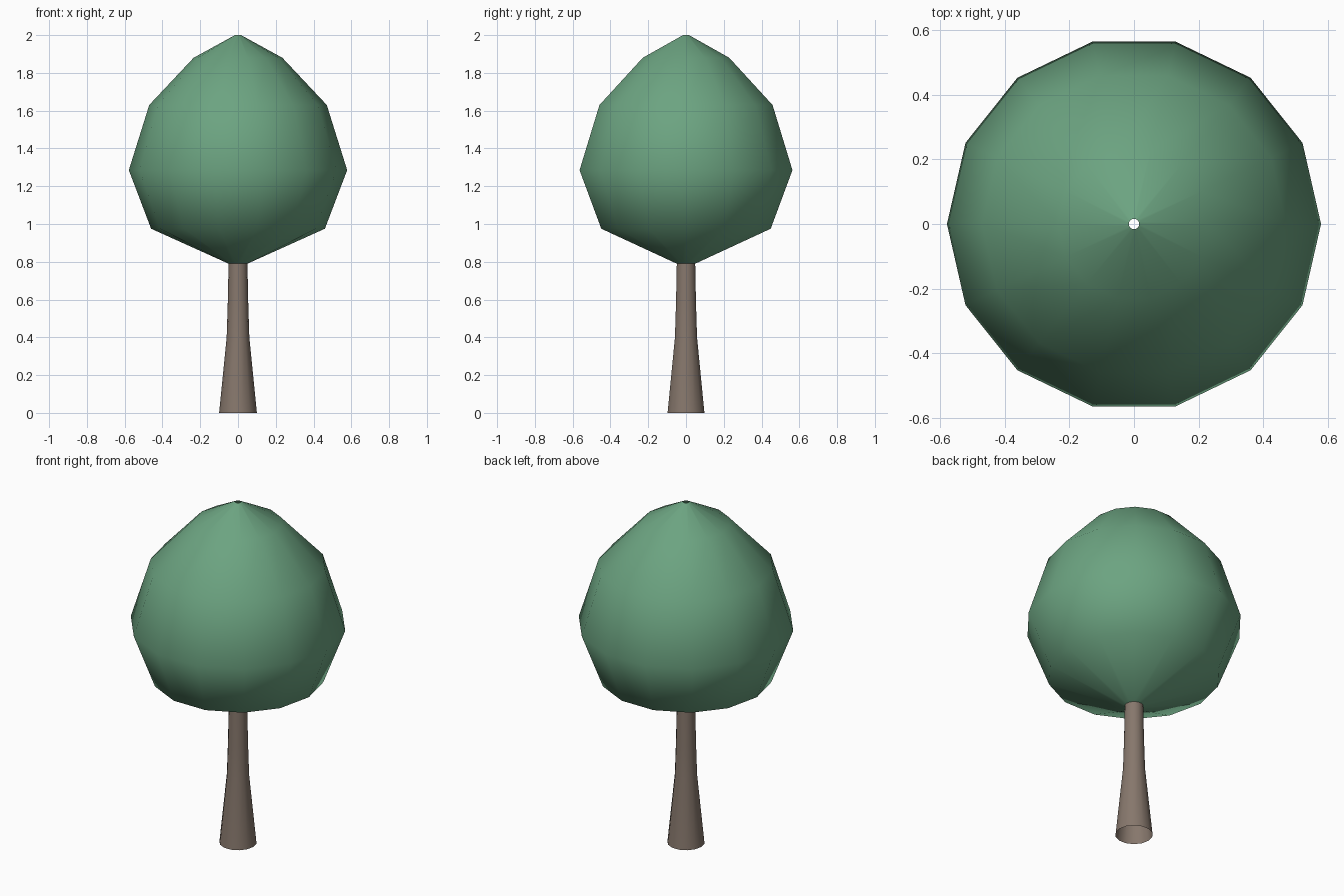
import bpy
import bmesh
from math import cos, sin, tau

SIDES = 14

cube = bpy.data.objects.get("Cube")
if cube:
    bpy.data.objects.remove(cube, do_unlink=True)


def make_material(name, color):
    mat = bpy.data.materials.new(name)
    mat.use_nodes = True
    mat.diffuse_color = (*color, 1)
    mat.node_tree.nodes["Principled BSDF"].inputs["Base Color"].default_value = (*color, 1)
    return mat


def lathe(name, profile, mat):
    """Spin an open (radius, height) profile around z, leaving both ends open."""
    bm = bmesh.new()
    rings = [[bm.verts.new((r * cos(tau * i / SIDES), r * sin(tau * i / SIDES), z))
              for i in range(SIDES)] for r, z in profile]
    for low, high in zip(rings, rings[1:]):
        for i in range(SIDES):
            j = (i + 1) % SIDES
            bm.faces.new((low[i], low[j], high[j], high[i])).smooth = True
    mesh = bpy.data.meshes.new(name)
    bm.to_mesh(mesh)
    bm.free()
    mesh.materials.append(mat)
    obj = bpy.data.objects.new(name, mesh)
    bpy.context.collection.objects.link(obj)
    return obj


leaf_green = make_material("leaf green", (0.15, 0.37, 0.22))
bark_brown = make_material("bark brown", (0.24, 0.185, 0.15))

# Flared hollow trunk
lathe("trunk", [(0.1, 0), (0.06, 0.4), (0.054, 0.59), (0.05, 0.79)], bark_brown)

# Faceted crown, joined to the trunk's upper rim and open at the tip
lathe("crown", [(0.05, 0.79), (0.46, 0.975), (0.578, 1.285), (0.47, 1.63),
                (0.235, 1.88), (0.016, 2.0)], leaf_green)
